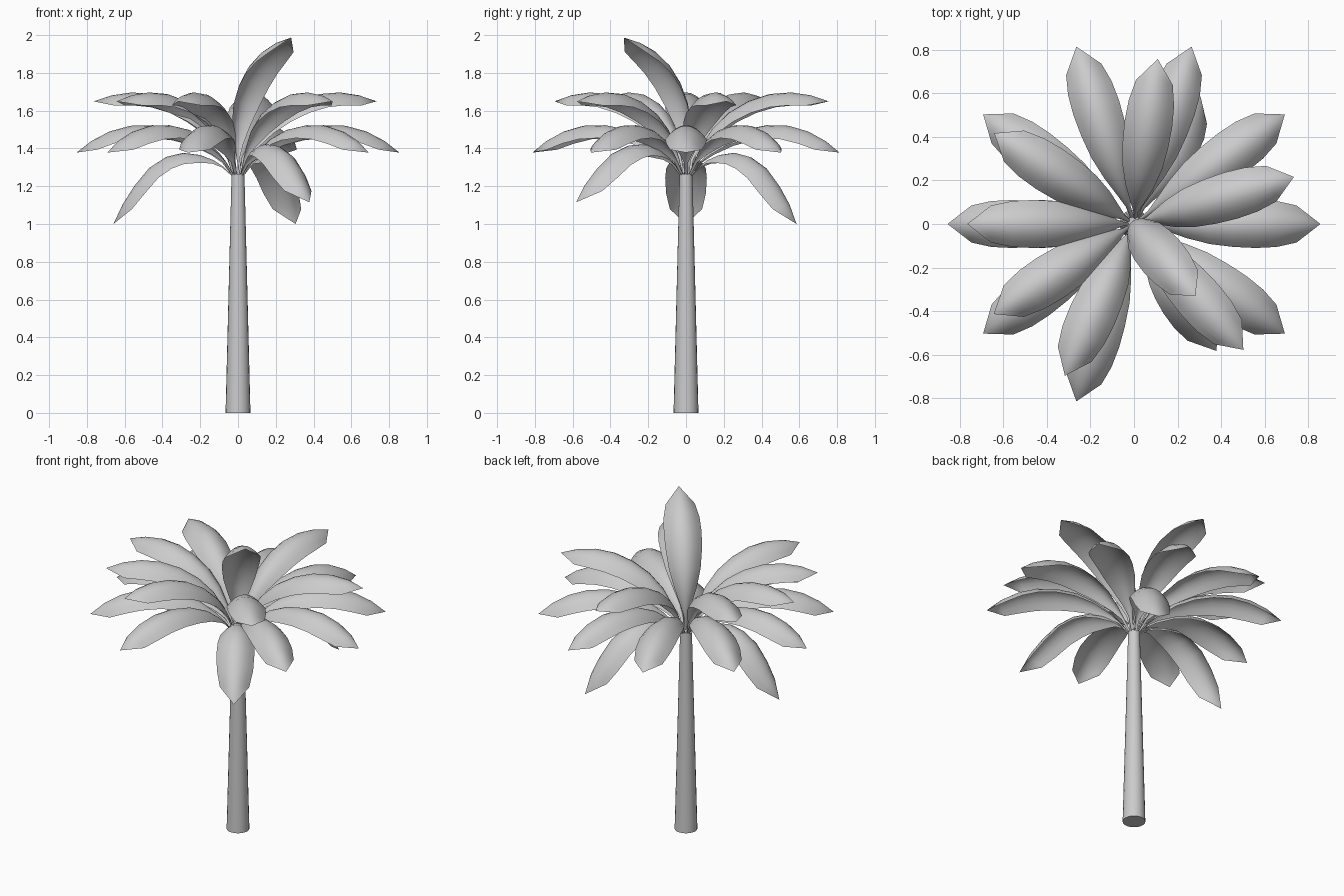
import bpy, bmesh, math
from mathutils import Vector

if "Cube" in bpy.data.objects:
    bpy.data.objects.remove(bpy.data.objects["Cube"])

CROWN = 1.25  # height the leaves grow from

# midrib profiles: (distance out, height above crown)
ARCH = [(.02, 0), (.08, .08), (.13, .13), (.22, .20), (.33, .25),
        (.45, .273), (.57, .27), (.68, .24), (.775, .19), (.855, .128)]
DROOP = [(.02, 0), (.08, .055), (.13, .088), (.20, .115), (.29, .127),
         (.38, .105), (.47, .047), (.55, -.05), (.61, -.145), (.66, -.25)]
WIDTH = [.008, .011, .03, .065, .092, .105, .11, .105, .085, 0]
ACROSS = 8


def finish(bm, name, angle):
    me = bpy.data.meshes.new(name)
    bm.to_mesh(me)
    bm.free()
    ob = bpy.data.objects.new(name, me)
    bpy.context.collection.objects.link(ob)
    bpy.ops.object.select_all(action='DESELECT')
    ob.select_set(True)
    bpy.context.view_layer.objects.active = ob
    bpy.ops.object.shade_smooth_by_angle(angle=math.radians(angle))
    return ob


def leaf(name, profile, azimuth, tilt):
    """Arched blade swept along a midrib, tilted up and turned about z."""
    c, s = math.cos(math.radians(tilt)), math.sin(math.radians(tilt))
    a = math.radians(azimuth)
    pts = [Vector((.02 + (r - .02) * c - z * s, 0, (r - .02) * s + z * c))
           for r, z in profile]
    bm = bmesh.new()
    rows = []
    for i, (p, w) in enumerate(zip(pts, WIDTH)):
        t = (pts[min(i + 1, len(pts) - 1)] - pts[max(i - 1, 0)]).normalized()
        normal = Vector((-t.z, 0, t.x))
        row = []
        for j in range(ACROSS + 1):
            u = 2 * j / ACROSS - 1
            v = p + Vector((0, w * u, 0)) - normal * (.65 * w * u * u)
            x = v.x * math.cos(a) - v.y * math.sin(a)
            y = v.x * math.sin(a) + v.y * math.cos(a)
            row.append(bm.verts.new((x, y, v.z + CROWN)))
        rows.append(row)
    for r0, r1 in zip(rows, rows[1:]):
        for j in range(ACROSS):
            bm.faces.new((r0[j], r1[j], r1[j + 1], r0[j + 1]))
    bmesh.ops.remove_doubles(bm, verts=bm.verts, dist=1e-5)
    return finish(bm, name, 60)


# tapered trunk
bm = bmesh.new()
bmesh.ops.create_cone(bm, cap_ends=True, segments=20, radius1=.066,
                      radius2=.034, depth=1.265)
bmesh.ops.translate(bm, verts=bm.verts, vec=(0, 0, .6325))
finish(bm, "trunk", 40)

# middle ring of spreading leaves (one gap at the front)
for k in range(10):
    if k != 8:
        leaf(f"middle_leaf_{k}", ARCH, 36 * k, 0)

# upper ring of raised leaves
for k, az in enumerate((16.4, 81.8, 147, 180, 212.7, 245.5, 311)):
    leaf(f"upper_leaf_{k}", ARCH, az, 19.5)

# single upright leaf
leaf("upright_leaf", ARCH, -49.5, 52)

# drooping lower leaves
for k, (az, tilt) in enumerate(((180, 0), (62.5, 0), (-57, 10))):
    leaf(f"drooping_leaf_{k}", DROOP, az, tilt)
